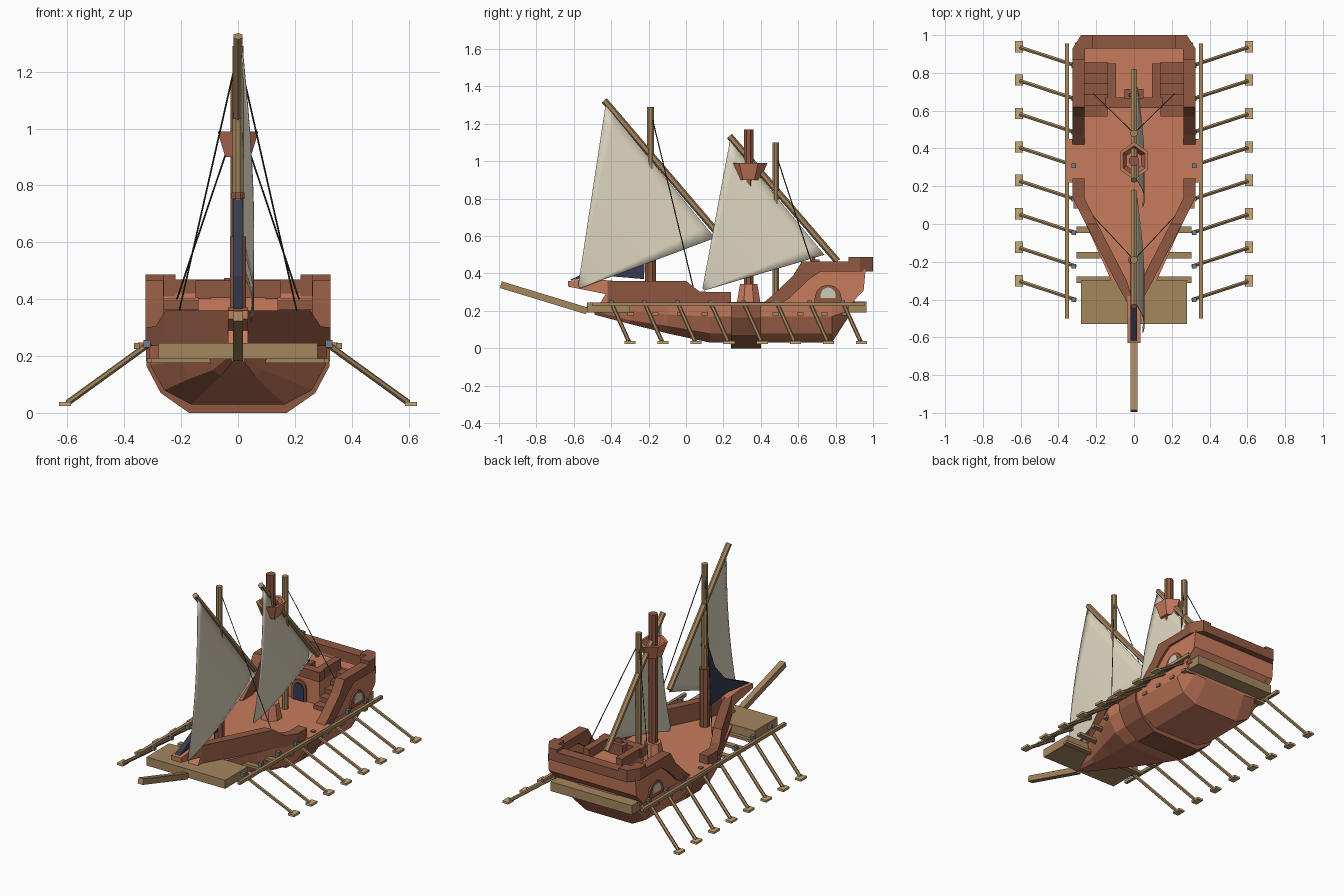
import bpy, bmesh, math
from mathutils import Vector

if "Cube" in bpy.data.objects:
    bpy.data.objects.remove(bpy.data.objects["Cube"])


def material(name, *rgb):
    lin = [((c / 255 + 0.055) / 1.055) ** 2.4 for c in rgb] + [1]
    m = bpy.data.materials.new(name)
    m.use_nodes = True
    m.diffuse_color = lin
    m.node_tree.nodes["Principled BSDF"].inputs["Base Color"].default_value = lin
    return m


SALMON = material("salmon wood", 200, 123, 93)
BROWN = material("brown wood", 144, 88, 65)
TAN = material("tan wood", 165, 135, 95)
PALE = material("pale wood", 200, 170, 120)
CREAM = material("cream cloth", 220, 212, 190)
NAVY = material("navy cloth", 54, 58, 80)
SLATE = material("slate metal", 112, 124, 132)
ROPE = material("dark rope", 62, 58, 48)
PANE = material("window pane", 205, 205, 185)


def finish(name, bm, mat):
    bmesh.ops.recalc_face_normals(bm, faces=bm.faces)
    me = bpy.data.meshes.new(name)
    bm.to_mesh(me)
    bm.free()
    me.materials.append(mat)
    ob = bpy.data.objects.new(name, me)
    bpy.context.collection.objects.link(ob)
    return ob


def loft(name, rings, mat, closed=True):
    """Skin a list of point rings and cap both ends."""
    bm = bmesh.new()
    vs = [[bm.verts.new(p) for p in r] for r in rings]
    n = len(vs[0])
    for a, b in zip(vs, vs[1:]):
        for i in range(n):
            j = (i + 1) % n
            bm.faces.new((a[i], a[j], b[j], b[i]))
    if closed:
        bm.faces.new(vs[0])
        bm.faces.new(vs[-1])
    return finish(name, bm, mat)


def box(name, x, y, z, mat):
    ring = lambda h: [(x[0], y[0], h), (x[1], y[0], h), (x[1], y[1], h), (x[0], y[1], h)]
    return loft(name, [ring(z[0]), ring(z[1])], mat)


def side_prism(name, x, profile, mat):
    """Profile in (y, z) pushed along x."""
    return loft(name, [[(h, y, z) for y, z in profile] for h in x], mat)


def plan_prism(name, z, profile, mat):
    """Profile in (x, y) pushed along z."""
    return loft(name, [[(x, y, h) for x, y in profile] for h in z], mat)


def bar(name, p, q, r, mat, sides=6, r2=None):
    p, q = Vector(p), Vector(q)
    rot = (q - p).to_track_quat('Z', 'Y')
    ring = lambda c, rad: [c + rot @ Vector((rad * math.cos(a), rad * math.sin(a), 0))
                           for a in (math.tau * (i + 0.5) / sides for i in range(sides))]
    return loft(name, [ring(p, r), ring(q, r2 or r)], mat)


def section(y, half):
    return [(x, y, z) for x, z in half] + [(-x, y, z) for x, z in reversed(half)]


def arch(y, z, w, h):
    """Round-topped outline standing on z."""
    arc = [(y + w * math.cos(a), z + h - w + w * math.sin(a))
           for a in (math.pi * i / 6 for i in range(7))]
    return [(y + w, z)] + arc + [(y - w, z)]


# Hull and midship band
mid = [(0.165, 0.03), (0.26, 0.08), (0.31, 0.17), (0.315, 0.24)]
loft("hull", [
    section(-0.49, [(0.02, 0.18), (0.03, 0.2), (0.035, 0.22), (0.035, 0.24)]),
    section(-0.3, [(0.06, 0.13), (0.09, 0.15), (0.11, 0.2), (0.12, 0.24)]),
    section(-0.1, [(0.11, 0.08), (0.17, 0.12), (0.2, 0.18), (0.21, 0.24)]),
    section(0.13, mid), section(0.78, mid),
    section(0.87, [(0.15, 0.17), (0.24, 0.18), (0.3, 0.2), (0.315, 0.24)])], SALMON)
band = [(0.172, 0), (0.272, 0.07), (0.322, 0.165), (0.325, 0.235)]
loft("midship_band", [section(0.24, band), section(0.4, band)], BROWN)

# Deck with widened waist
edge = [(0.03, -0.42), (0.3, 0.14), (0.3, 0.22), (0.352, 0.22), (0.352, 0.45), (0.3, 0.45), (0.3, 0.9)]
plan_prism("deck", (0.225, 0.248), edge + [(-x, y) for x, y in reversed(edge)], SALMON)

# Beak at the bow
side_prism("beak", (-0.035, 0.035), [(-0.63, 0.33), (-0.63, 0.36), (-0.5, 0.37), (-0.38, 0.36),
           (-0.38, 0.2), (-0.49, 0.19), (-0.43, 0.29)], SALMON)

# Bow platform, stern block, cross beams, bowsprit
box("bow_platform", (-0.28, 0.28), (-0.53, -0.3), (0.19, 0.245), TAN)
box("stern_block", (-0.29, 0.29), (0.8, 0.965), (0.19, 0.25), TAN)
for y in (-0.295, -0.165, -0.03, 0.1, 0.48, 0.61, 0.74, 0.85):
    w = 0.305 if y < 0 else 0.32
    box("cross_beam", (-w, w), (y - 0.017, y + 0.017), (0.175, 0.192), TAN)
bar("bowsprit", (0, -0.53, 0.2), (0, -0.99, 0.34), 0.026, TAN, 4)

# Parts repeated on both sides
for s, label in ((1, "left_"), (-1, "right_")):
    rings = []
    for y, x, top in ((-0.42, 0.035, 0.36), (-0.3, 0.1, 0.36), (0, 0.255, 0.36),
                      (0.07, 0.29, 0.305), (0.14, 0.325, 0.3), (0.24, 0.325, 0.3)):
        inner = max(x - 0.062, 0)
        rings.append([(s * x, y, 0.235), (s * x, y, top), (s * inner, y, top), (s * inner, y, 0.235)])
    loft(label + "bow_bulwark", rings, BROWN)

    # Stern castle side wall, sloping rail and corner
    side_prism(label + "castle_wall", (s * 0.275, s * 0.312), [(0.48, 0.235), (0.88, 0.235),
               (0.95, 0.31), (0.96, 0.42), (0.7, 0.42), (0.62, 0.37)], SALMON)
    side_prism(label + "castle_rail", (s * 0.262, s * 0.325), [(0.41, 0.24), (0.47, 0.29), (0.57, 0.385),
               (0.62, 0.465), (0.9, 0.465), (0.9, 0.41), (0.72, 0.41), (0.66, 0.37), (0.55, 0.265), (0.51, 0.24)], BROWN)
    plan_prism(label + "castle_corner", (0.41, 0.487), [(s * x, y) for x, y in (
               (0.26, 0.87), (0.325, 0.87), (0.325, 0.93), (0.28, 1), (0.22, 1), (0.22, 0.93), (0.26, 0.93))], BROWN)
    side_prism(label + "window_frame", (s * 0.308, s * 0.322), arch(0.76, 0.245, 0.072, 0.095), BROWN)
    side_prism(label + "window_pane", (s * 0.32, s * 0.326), arch(0.76, 0.27, 0.04, 0.055), PANE)

    # Stairs and balcony side rail
    for i in range(5):
        box(label + "stair", (s * 0.14, s * 0.276), (0.57 + 0.057 * i, 0.86), (0.245, 0.275 + 0.03 * i), BROWN)
    box(label + "balcony_side_rail", (s * 0.095, s * 0.14), (0.62, 0.85), (0.4, 0.465), BROWN)

    # Outrigger rail, oars and oar locks
    box(label + "outrigger", (s * 0.345, s * 0.365), (-0.5, 0.955), (0.225, 0.245), TAN)
    for i in range(8):
        y = -0.3 + 0.177 * i
        bar(label + "oar", (s * 0.31, y - 0.1, 0.245), (s * 0.6, y - 0.005, 0.035), 0.011, TAN, 6)
        box(label + "oar_blade", (s * 0.588, s * 0.63), (y - 0.03, y + 0.03), (0.024, 0.038), PALE)
        box(label + "oar_lock", (s * 0.308, s * 0.332), (y - 0.112, y - 0.088), (0.23, 0.256), SLATE)

    # Rigging
    bar(label + "fore_shroud", (0, -0.19, 1.27), (s * 0.22, 0.045, 0.3), 0.003, ROPE, 4)
    bar(label + "aft_shroud", (0, 0.48, 1.04), (s * 0.215, 0.69, 0.4), 0.003, ROPE, 4)

# Cabin, quarterdeck and transom
box("cabin", (-0.14, 0.14), (0.63, 0.9), (0.24, 0.405), SALMON)
side_prism("stern_wall", (-0.3, 0.3), [(0.855, 0.24), (0.88, 0.24), (0.95, 0.31), (0.96, 0.42),
           (0.93, 0.42), (0.93, 0.405), (0.855, 0.405)], SALMON)
box("transom_rail", (-0.23, 0.23), (0.93, 1), (0.41, 0.47), BROWN)
box("balcony_front_rail", (-0.15, 0.15), (0.615, 0.67), (0.405, 0.465), BROWN)
for name, w, h, y, mat in (("door_frame", 0.05, 0.135, 0.618, BROWN), ("door", 0.036, 0.115, 0.613, NAVY)):
    loft(name, [[(x, d, z) for x, z in arch(0, 0.245, w, h)] for d in (y, 0.635)], mat)

# Steering stand and wheel
box("wheel_stand", (-0.05, 0.05), (0.665, 0.715), (0.4, 0.475), BROWN)
bar("wheel", (0, 0.675, 0.475), (0, 0.69, 0.475), 0.028, BROWN, 8)

# Masts
bar("fore_mast", (0, -0.19, 0.24), (0, -0.19, 1.29), 0.02, TAN, 8)
bar("fore_mast_sleeve", (0, -0.19, 0.24), (0, -0.19, 0.62), 0.031, BROWN, 8)
bar("fore_mast_ring", (0, -0.195, 0.752), (0, -0.195, 0.775), 0.024, BROWN, 8)
bar("aft_mast", (0, 0.48, 0.24), (0, 0.48, 1.1), 0.02, TAN, 8)
bar("lookout_mast", (0, 0.335, 0.24), (0, 0.335, 1.17), 0.028, BROWN, 8)
bar("lookout_mast_foot", (0, 0.335, 0.245), (0, 0.335, 0.345), 0.068, SALMON, 8, 0.05)

# Crow's nest: hollow six-sided bucket
hexagon = lambda r, z: [(0.83 * r * math.sin(a), 0.335 + r * math.cos(a), z)
                        for a in (math.tau * i / 6 for i in range(6))]
loft("crows_nest", [hexagon(0.062, 0.9), hexagon(0.1, 0.99), hexagon(0.08, 0.99), hexagon(0.055, 0.92)], SALMON)


# Lateen sails on slanted yards
def sail(name, head, peak, clew, steps=12):
    head, peak, clew = Vector(head), Vector(peak), Vector(clew)
    bm = bmesh.new()
    grid = []
    for i in range(steps + 1):
        row = []
        for j in range(steps + 1):
            u, v = i / steps, j / steps * 0.98
            p = head.lerp(peak, u).lerp(clew, v)
            p.x += 0.015 + 0.042 * math.sin(v * 2.3)
            row.append(bm.verts.new(p))
        grid.append(row)
    for a, b in zip(grid, grid[1:]):
        for j in range(steps):
            bm.faces.new((a[j], a[j + 1], b[j + 1], b[j])).smooth = True
    ob = finish(name, bm, CREAM)
    ob.modifiers.new("cloth", 'SOLIDIFY').thickness = 0.003


sail("fore_sail", (0, -0.43, 1.3), (0, 0.155, 0.59), (0, -0.58, 0.315))
sail("aft_sail", (0, 0.235, 1.11), (0, 0.74, 0.5), (0, 0.085, 0.305))
bar("fore_yard", (0, -0.437, 1.325), (0, 0.17, 0.615), 0.018, TAN, 6)
bar("aft_yard", (0, 0.232, 1.135), (0, 0.81, 0.465), 0.018, TAN, 6)

# Dark jib between the fore mast and the beak
side_prism("jib", (-0.018, 0.016), [(-0.205, 0.76), (-0.27, 0.6), (-0.38, 0.48), (-0.62, 0.365),
           (-0.4, 0.385), (-0.225, 0.37)], NAVY)
